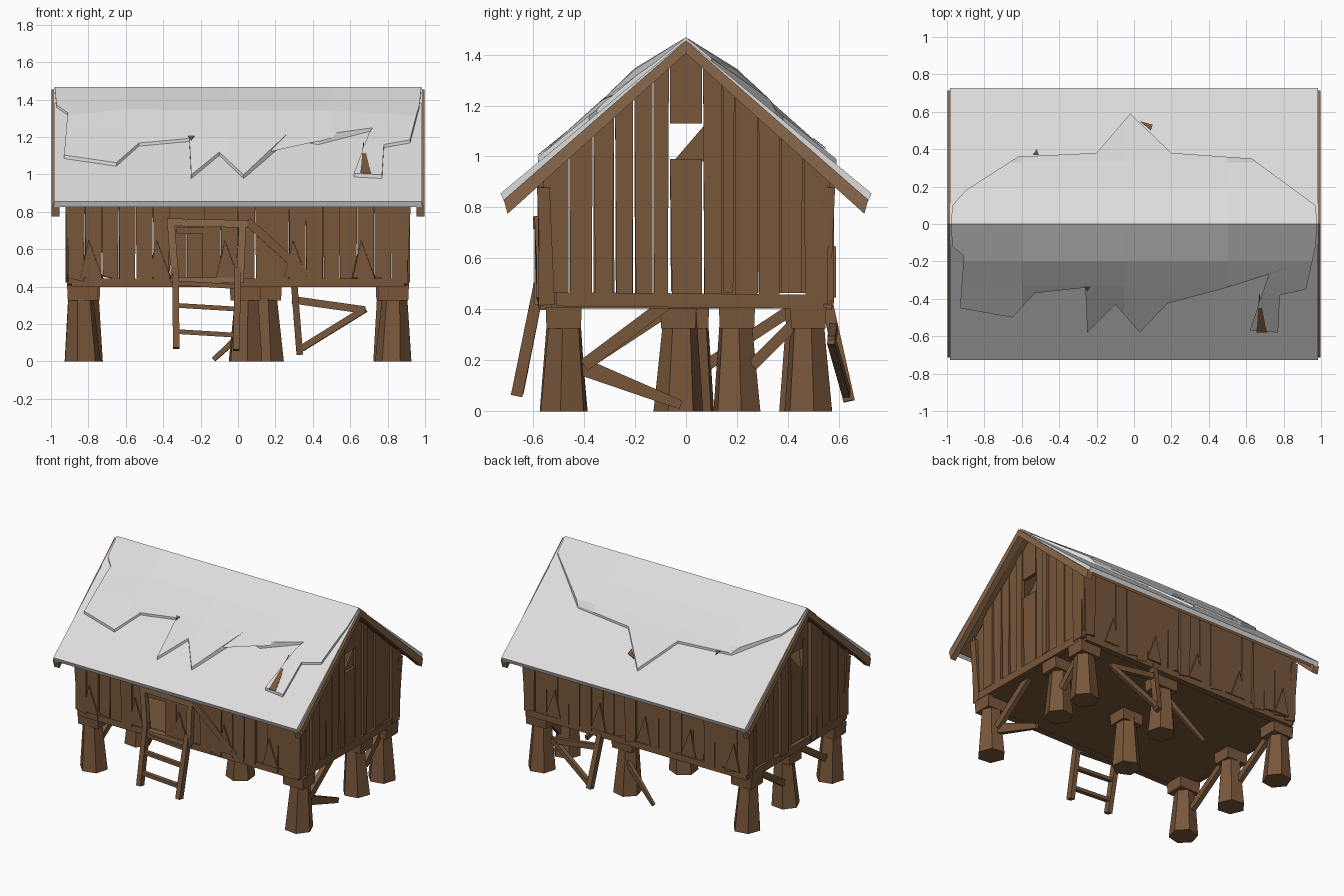
import bpy, bmesh, math, random
from mathutils import Vector

random.seed(4)
old = bpy.data.objects.get("Cube")
if old:
    bpy.data.objects.remove(old)


def material(name, rgb):
    m = bpy.data.materials.new(name)
    m.use_nodes = True
    m.diffuse_color = (*rgb, 1)
    m.node_tree.nodes["Principled BSDF"].inputs["Base Color"].default_value = (*rgb, 1)
    return m


WOOD = material("brown wood", (0.19, 0.095, 0.043))
PALE = material("worn pale wood", (0.25, 0.14, 0.07))
SNOW = material("snow", (0.73, 0.72, 0.72))


def build(name, solids, mat, folds=()):
    """Join prisms (outline, extrusion vector, end scale) into one object."""
    bm = bmesh.new()
    for pts, vec, scale in solids:
        pts = [Vector(p) for p in pts]
        mid = sum(pts, Vector()) / len(pts)
        start = [bm.verts.new(p) for p in pts]
        end = [bm.verts.new(mid + (p - mid) * scale + Vector(vec)) for p in pts]
        bm.faces.new(start)
        bm.faces.new(end[::-1])
        for i in range(len(pts)):
            j = (i + 1) % len(pts)
            bm.faces.new((start[j], start[i], end[i], end[j]))
    # Fold lines in the snow: the top is lifted along them, less near the ends
    if folds:
        planes = [((0, y, 0), (0, 1, 0)) for y, lift in folds]
        planes += [((x, 0, 0), (1, 0, 0)) for x in (-0.6, -0.05, 0.5)]
        for co, no in planes:
            bmesh.ops.bisect_plane(bm, geom=bm.verts[:] + bm.edges[:] + bm.faces[:],
                                   plane_co=co, plane_no=no)
        for v in bm.verts:
            for y, lift in folds:
                if abs(v.co.y - y) < 0.002 and v.co.z > 1.452 - 0.81 * abs(y):
                    v.co.z += lift * random.uniform(0.8, 1.15) * (1 if abs(v.co.x) < 0.75 else 0.25)
    bmesh.ops.recalc_face_normals(bm, faces=bm.faces[:])
    mesh = bpy.data.meshes.new(name)
    bm.to_mesh(mesh)
    bm.free()
    mesh.materials.append(mat)
    obj = bpy.data.objects.new(name, mesh)
    bpy.context.collection.objects.link(obj)


def beam(a, b, w=0.04, t=0.04, scale=1.0):
    """Square timber from a to b."""
    a, b = Vector(a), Vector(b)
    d = (b - a).normalized()
    side = d.cross(Vector((0, 0, 1)) if abs(d.z) < 0.9 else Vector((0, 1, 0))).normalized()
    up = side.cross(d)
    pts = [a + side * w * i / 2 + up * t * j / 2 for i, j in ((-1, -1), (1, -1), (1, 1), (-1, 1))]
    return pts, b - a, scale


def under_roof(y):
    return 1.415 - 0.9 * abs(y)


# Floor and its rim
build("floor", [beam((-0.88, 0, 0.42), (0.88, 0, 0.42), 1.1, 0.035)], WOOD)
rim = [beam((-0.89, s * 0.55, 0.42), (0.89, s * 0.55, 0.42), 0.045, 0.045) for s in (-1, 1)]
rim += [beam((s * 0.89, -0.51, 0.44), (s * 0.89, 0.54, 0.43), 0.05, 0.055) for s in (-1, 1)]
build("floor_rim", rim, WOOD)

# Stilts with caps
places = [(x, y) for x in (-0.83, 0.83) for y in (-0.48, 0.48)]
places += [(0.82, 0.2), (-0.82, 0.02), (0.15, 0.46), (0.04, -0.03)]
stilts, caps = [], []
for x, y in places:
    turn = random.uniform(0, 1)
    ring = [(x + 0.098 * math.cos(turn + k * math.tau / 6),
             y + 0.098 * math.sin(turn + k * math.tau / 6), 0) for k in range(6)]
    stilts.append((ring, (random.uniform(-0.015, 0.015), random.uniform(-0.01, 0.01), 0.4), 0.64))
    caps.append(beam((x, y, 0.325), (x, y, 0.41), 0.16, 0.135, 1.05))
build("stilts", stilts, WOOD)
build("stilt_caps", caps, WOOD)

# Gable planks, with a square opening high in the middle
half = [0.065, 0.13, 0.205, 0.28, 0.365, 0.46, 0.565]
for side, name in ((1, "left"), (-1, "right")):
    planks = []
    inner = [e + random.uniform(-0.016, 0.016) for e in half[1:-1]]
    edges = [-e for e in reversed(half)] + half[:1] + inner + half[-1:]
    for y0, y1 in zip(edges, edges[1:]):
        x = side * (0.885 + random.uniform(-0.014, 0.012))
        vec = (side * 0.025, 0, 0)
        top0, top1 = y0 + 0.002, y1 - 0.002
        low0 = y0 + random.uniform(0.001, 0.011)
        low1 = y1 - random.uniform(0.001, 0.011)
        foot = 0.45 + random.uniform(-0.03, 0.02)
        if y0 < 0 < y1:
            planks.append(([(x, low0, foot), (x, low1, foot), (x, top1, 0.99), (x, top0, 0.99)], vec, 1))
            planks.append(([(x, top0, 1.13), (x, top1, 1.13), (x, top1, under_roof(top1)),
                            (x, 0, under_roof(0)), (x, top0, under_roof(top0))], vec, 1))
        else:
            planks.append(([(x, low0, foot), (x, low1, foot), (x, top1, under_roof(top1)),
                            (x, top0, under_roof(top0))], vec, 1))
    # Broken board left across the opening
    planks.append(([(side * 0.87, -0.05, 0.98), (side * 0.87, 0.07, 0.98),
                    (side * 0.87, 0.07, 1.12)], (side * 0.015, 0, 0), 1))
    build(name + "_gable_planks", planks, WOOD)

# Long wall planks; the front leaves a doorway
count = 20
for side, name in ((-1, "front"), (1, "back")):
    planks = []
    for i in range(count):
        x0 = -0.91 + 1.82 * i / count
        x1 = x0 + 1.82 / count
        if side < 0 and -0.34 < (x0 + x1) / 2 < -0.15:
            continue
        y = side * (0.55 + random.uniform(-0.01, 0.01))
        a, b = random.uniform(0, 0.006), random.uniform(0, 0.006)
        foot = 0.43 + random.uniform(-0.01, 0.03)
        planks.append(([(x0 + a, y, foot), (x1 - b, y, foot - 0.02), (x1, y, under_roof(y)),
                        (x0, y, under_roof(y))], (0, side * 0.022, 0), 1))
        # Splintered wedge at the foot of some boards
        if i % 4 == 1:
            planks.append(([(x0 - 0.03, y, 0.44), (x1 + 0.01, y, 0.44), (x0 + 0.02, y, 0.66)],
                           (0, side * 0.03, 0), 0.9))
    build(name + "_wall_planks", planks, WOOD)

# Corner posts
build("corner_posts", [beam((i * 0.88, j * 0.54, 0.42), (i * 0.9, j * 0.56, 0.88), 0.05, 0.05)
                       for i in (-1, 1) for j in (-1, 1)], WOOD)

# Door frame, brace and ladder
build("door_frame", [beam((-0.335, -0.575, 0.42), (-0.36, -0.575, 0.76), 0.04, 0.04),
                     beam((0.01, -0.575, 0.42), (0.025, -0.575, 0.75), 0.04, 0.04),
                     beam((-0.38, -0.58, 0.745), (0.05, -0.58, 0.735), 0.04, 0.04),
                     beam((-0.36, -0.575, 0.435), (0.03, -0.575, 0.435), 0.04, 0.03)], PALE)
build("door_side_boards", [beam((-0.175, -0.56, 0.43), (-0.175, -0.56, 0.72), 0.03, 0.03),
                           beam((-0.33, -0.56, 0.70), (-0.18, -0.56, 0.70), 0.03, 0.03),
                           beam((0.05, -0.585, 0.75), (0.38, -0.575, 0.45), 0.02, 0.045)], WOOD)
ladder = [beam((-0.33, -0.66, 0.07), (-0.335, -0.575, 0.5), 0.035, 0.045),
          beam((-0.01, -0.665, 0.06), (0.0, -0.575, 0.5), 0.035, 0.045)]
for z in (0.15, 0.29, 0.41):
    y = -0.675 + 0.2 * z
    ladder.append(beam((-0.33, y, z + 0.01), (0.0, y, z - 0.01), 0.03, 0.025))
build("ladder", ladder, WOOD)

# Braces between the stilts, a fallen timber and loose timbers at the back
build("floor_braces", [beam((0.84, -0.4, 0.18), (0.84, -0.08, 0.42), 0.035, 0.05),
                       beam((0.82, -0.42, 0.18), (0.82, -0.02, 0.025), 0.04, 0.07, 0.5),
                       beam((0.84, 0.26, 0.18), (0.84, 0.46, 0.38), 0.035, 0.045),
                       beam((-0.84, 0.08, 0.18), (-0.84, 0.4, 0.39), 0.035, 0.045),
                       beam((-0.84, -0.4, 0.18), (-0.84, -0.08, 0.39), 0.035, 0.045),
                       beam((0.14, 0.5, 0.26), (-0.13, 0.56, 0.01), 0.03, 0.04, 0.6)], WOOD)
build("broken_back_rail", [beam((0.3, 0.555, 0.42), (0.33, 0.64, 0.04), 0.035, 0.045),
                           beam((0.29, 0.58, 0.33), (0.68, 0.57, 0.275), 0.03, 0.04),
                           beam((0.34, 0.63, 0.07), (0.68, 0.57, 0.28), 0.03, 0.035)], WOOD)

# Roof boards, edge boards, snow cover and the thicker ragged snow above
ragged = {-1: [(-.97, .12), (-.91, .17), (-.93, .45), (-.65, .5), (-.53, .37), (-.26, .34),
               (-.25, .58), (-.1, .43), (.03, .58), (.27, .33), (.43, .36), (.72, .27),
               (.62, .57), (.77, .58), (.78, .38), (.92, .35), (.97, .12)],
          1: [(-.97, .1), (-.9, .18), (-.62, .36), (-.2, .38), (-.02, .59), (.2, .38),
              (.63, .35), (.97, .1)]}
for side, name in ((-1, "front"), (1, "back")):
    build(name + "_roof_boards", [([(-0.96, 0, 1.405), (-0.96, side * 0.68, 0.83),
                                    (-0.96, side * 0.68, 0.87), (-0.96, 0, 1.435)],
                                   (1.92, 0, 0), 1)], WOOD)
    build(name + "_edge_boards", [([(s * 0.955, 0, 1.405), (s * 0.955, side * 0.7, 0.775),
                                    (s * 0.955, side * 0.715, 0.83), (s * 0.955, 0, 1.455)],
                                   (s * 0.043, 0, 0), 1) for s in (-1, 1)], PALE)
    build(name + "_snow_cover", [([(-0.985, 0, 1.425), (-0.985, side * 0.715, 0.825),
                                   (-0.985, side * 0.728, 0.855), (-0.985, 0, 1.458)],
                                  (1.97, 0, 0), 1)], SNOW,
          [(side * 0.5, 0.012)])
    outline = [(-0.98, 0)] + ragged[side] + [(0.98, 0)]
    build(name + "_ragged_snow", [([(x, side * y, 1.448 - 0.81 * y) for x, y in outline],
                                   (0, 0, 0.02), 1)], SNOW,
          [(side * 0.2, 0.036), (side * 0.33, 0.02)])

# Wood showing through gaps in the snow
gaps = [(-1, [(.67, .37), (.655, .58), (.71, .58)]), (-1, [(-.27, .33), (-.23, .33), (-.25, .36)]),
        (1, [(.03, .55), (.09, .5), (.1, .53)]), (1, [(-.54, .37), (-.51, .37), (-.52, .4)])]
build("bare_roof_spots", [([(x, s * y, 1.475 - 0.812 * y) for x, y in pts], (0, 0, 0.004), 1)
                          for s, pts in gaps], WOOD)
